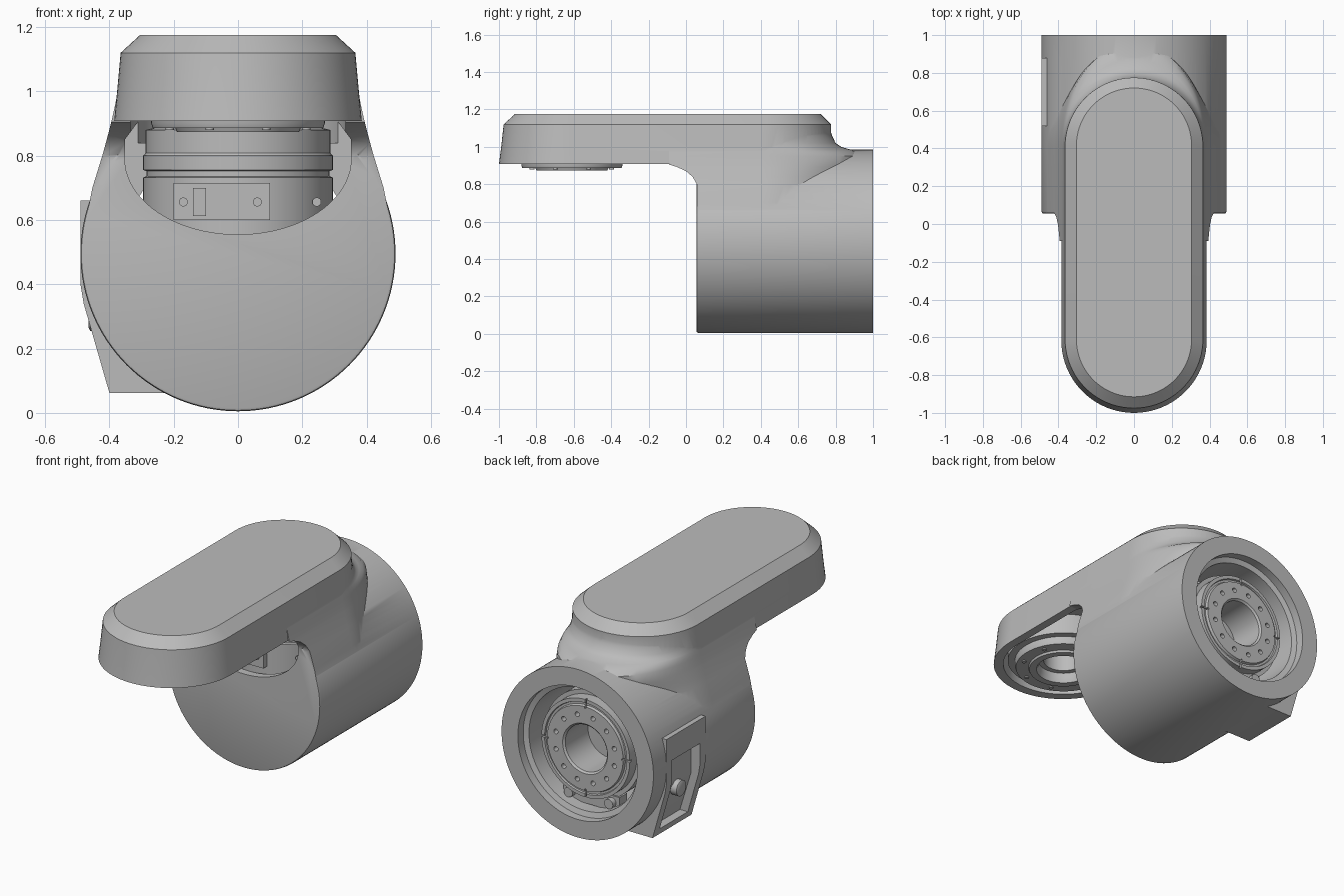
import bpy, bmesh, math
from mathutils import Matrix, Vector

if "Cube" in bpy.data.objects:
    bpy.data.objects.remove(bpy.data.objects["Cube"], do_unlink=True)

grey = bpy.data.materials.new("Satin grey")
grey.use_nodes = True
grey.diffuse_color = (0.5, 0.5, 0.5, 1)
grey.node_tree.nodes["Principled BSDF"].inputs["Base Color"].default_value = (0.5, 0.5, 0.5, 1)

CZ = 0.495      # height of the barrel axis
END_Y = -0.61   # centre of the joint under the arm tip
TURN_Y = Matrix.Translation((0, 0, CZ)) @ Matrix.Rotation(-math.pi / 2, 4, 'X')


def finish(name, bm):
    bmesh.ops.remove_doubles(bm, verts=bm.verts, dist=1e-5)
    bmesh.ops.recalc_face_normals(bm, faces=bm.faces)
    me = bpy.data.meshes.new(name)
    bm.to_mesh(me)
    bm.free()
    me.materials.append(grey)
    ob = bpy.data.objects.new(name, me)
    bpy.context.collection.objects.link(ob)
    return ob


def loft(name, rings, closed=False):
    """Skin a stack of equal rings; closed joins last to first, else ends are capped."""
    bm = bmesh.new()
    rows = [[bm.verts.new(p) for p in r] for r in rings]
    pairs = list(zip(rows, rows[1:]))
    if closed:
        pairs.append((rows[-1], rows[0]))
    else:
        bm.faces.new(rows[0])
        bm.faces.new(rows[-1])
    n = len(rows[0])
    for a, b in pairs:
        for i in range(n):
            j = (i + 1) % n
            bm.faces.new((a[i], a[j], b[j], b[i]))
    return finish(name, bm)


def lathe(name, profile, matrix=TURN_Y, closed=False, n=96):
    """Turn (radius, height) points around an axis."""
    rings = [[matrix @ Vector((r * math.cos(math.tau * i / n), r * math.sin(math.tau * i / n), h))
              for i in range(n)] for r, h in profile]
    return loft(name, rings, closed)


def prism(name, outline, y0, y1):
    return loft(name, [[(x, y, z) for x, z in outline] for y in (y0, y1)])


def box(name, x0, x1, y0, y1, z0, z1):
    return prism(name, [(x0, z0), (x1, z0), (x1, z1), (x0, z1)], y0, y1)


def arc(w, yc, length, sign, n=40):
    return [(sign * w * math.cos(math.pi * i / n), yc + sign * length * math.sin(math.pi * i / n))
            for i in range(n + 1)]


def stadium(w, y0, y1, z):
    pts = arc(w, y1 - w, w, 1) + arc(w, y0 + w, w, -1)
    return [(x, y, z) for x, y in pts]


def neck_ring(z, w, front, back):
    yc = 0.41
    pts = arc(w, yc, back - yc, 1) + [(-w, front), (w, front)]
    return [(x, y, z) for x, y in pts]


def boolean(target, tool, op='DIFFERENCE'):
    m = target.modifiers.new("Boolean", 'BOOLEAN')
    m.operation, m.solver, m.object = op, 'EXACT', tool
    bpy.ops.object.select_all(action='DESELECT')
    bpy.context.view_layer.objects.active = target
    target.select_set(True)
    bpy.ops.object.modifier_apply(modifier=m.name)
    bpy.data.objects.remove(tool, do_unlink=True)


def smooth(ob, degrees=32):
    bpy.ops.object.select_all(action='DESELECT')
    bpy.context.view_layer.objects.active = ob
    ob.select_set(True)
    bpy.ops.object.shade_smooth_by_angle(angle=math.radians(degrees))


# Housing: barrel, stadium arm, flared neck and side connector box
housing = lathe("housing", [(0.48, 0.055), (0.487, 0.058), (0.49, 0.068), (0.49, 1.0)], n=128)
arm = loft("arm", [stadium(0.385, -1.0, 0.775, 0.908), stadium(0.376, -0.988, 0.775, 1.0),
                   stadium(0.365, -0.975, 0.775, 1.12), stadium(0.305, -0.915, 0.72, 1.175)])
neck = loft("neck", [neck_ring(*r) for r in (
    (0.5, 0.486, 0.058, 0.89), (0.6, 0.473, 0.058, 0.89), (0.7, 0.453, 0.058, 0.89),
    (0.8, 0.422, 0.058, 0.9), (0.84, 0.411, 0.035, 0.92), (0.87, 0.403, 0.0, 0.94),
    (0.893, 0.397, -0.05, 0.95), (0.905, 0.394, -0.09, 0.955), (0.95, 0.384, -0.09, 0.955),
    (0.975, 0.379, -0.09, 0.92), (0.988, 0.376, -0.09, 0.87), (1.0, 0.374, -0.09, 0.83),
    (1.02, 0.37, -0.09, 0.80), (1.06, 0.364, -0.09, 0.781), (1.11, 0.355, -0.09, 0.765))])
connector = prism("connector", [(-0.49, 0.66), (-0.49, 0.4), (-0.48, 0.34), (-0.4, 0.062),
                                (-0.2, 0.062), (-0.3, 0.66)], 0.52, 0.88)
for part in (arm, neck, connector):
    boolean(housing, part, 'UNION')

# Openings: rear bore, arm hollow, front window and connector pocket
boolean(housing, lathe("bore_cutter", [(0.355, 0.1), (0.355, 0.94), (0.385, 0.95), (0.385, 1.05)]))
boolean(housing, loft("hollow_cutter", [stadium(0.335, -0.945, 0.66, z) for z in (0.84, 1.05)]))
window = [(0.352 * math.cos(a), 0.79 + 0.235 * math.sin(a))
          for a in [math.pi + math.pi * i / 40 for i in range(41)]]
window += [(0.352, 0.85), (0.3, 0.92), (-0.3, 0.92), (-0.352, 0.85)]
boolean(housing, prism("window_cutter", window, -0.2, 0.45))
boolean(housing, prism("pocket_cutter", [(-0.6, 0.52), (-0.43, 0.52), (-0.43, 0.33),
                                         (-0.36, 0.1), (-0.6, 0.1)], 0.57, 0.83))
smooth(housing)

# Connector pocket plug
plug = lathe("connector_plug", [(0.045, 0), (0.045, 0.04), (0.035, 0.045)],
             Matrix.Translation((-0.42, 0.7, 0.3)) @ Matrix.Rotation(-math.pi / 2, 4, 'Y'), n=32)
smooth(plug)


def hub(name, matrix, profile, bolt_r, top):
    """Ring flange with bolt holes and four index notches."""
    ob = lathe(name, profile, matrix, closed=True)
    for i in range(12):
        spot = matrix @ Matrix.Rotation(math.tau * (i + 0.5) / 12, 4, 'Z') @ Matrix.Translation((bolt_r, 0, top))
        boolean(ob, lathe("hole_cutter", [(0.014, -0.05), (0.014, 0.05)], spot, n=16))
    for i in range(4):
        notch = box("notch_cutter", 0.235, 0.3, -0.005, 0.005, top - 0.02, top + 0.03)
        notch.data.transform(matrix @ Matrix.Rotation(math.tau * i / 4, 4, 'Z'))
        boolean(ob, notch)
    smooth(ob)


# Rear output flange
hub("rear_flange", TURN_Y, [(0.135, 0.6), (0.135, 0.92), (0.145, 0.93), (0.245, 0.93),
                            (0.25, 0.915), (0.262, 0.915), (0.265, 0.925), (0.285, 0.925),
                            (0.285, 0.86), (0.31, 0.86), (0.31, 0.6)], 0.195, 0.93)
rear_plate = box("rear_bore_plate", -0.2, 0.2, 0.69, 0.71, CZ - 0.2, CZ + 0.2)

# Lower bracket with screws behind the rear flange
bracket = box("rear_bracket", -0.18, 0.18, 0.8, 0.87, CZ - 0.35, CZ - 0.26)
for x in (-0.13, 0.13):
    screw = lathe("bracket_screw", [(0.028, 0.86), (0.028, 0.9)],
                  Matrix.Translation((x, 0, -0.3)) @ TURN_Y, n=24)
    smooth(screw)

# Joint flange under the arm tip
DOWN = Matrix.Translation((0, END_Y, 0)) @ Matrix.Rotation(math.pi, 4, 'X')
flange = lathe("arm_flange", [(0.14, -1.06), (0.14, -0.9), (0.15, -0.874), (0.19, -0.874),
                              (0.195, -0.886), (0.265, -0.886), (0.27, -0.9), (0.27, -0.93),
                              (0.31, -0.93), (0.31, -1.06)], DOWN, closed=True)
smooth(flange)
liner = lathe("arm_flange_liner", [(0.11, -1.06), (0.11, -0.93), (0.145, -0.93), (0.145, -1.06)],
              DOWN, closed=True)
smooth(liner)
for i in range(8):
    a = math.tau * (i + 0.5) / 8
    screw = lathe("arm_flange_screw", [(0.013, -0.89), (0.013, -0.88)],
                  DOWN @ Matrix.Translation((0.23 * math.cos(a), 0.23 * math.sin(a), 0)), n=16)
    smooth(screw)

# Upright drive unit seen through the window
drive = lathe("drive_unit", [(0.285, 0.3), (0.295, 0.31), (0.295, 0.732), (0.285, 0.736),
                             (0.285, 0.752), (0.295, 0.756), (0.295, 0.8), (0.288, 0.808),
                             (0.288, 0.88), (0.2, 0.9)], Matrix.Translation((0, 0.4, 0)))
smooth(drive)

# Cover plate, latch and screws on the drive unit
cover = box("drive_cover", -0.2, 0.1, 0.09, 0.2, 0.6, 0.715)
latch = box("drive_latch", -0.14, -0.1, 0.07, 0.12, 0.612, 0.7)
for x, y in ((-0.17, 0.082), (0.06, 0.082), (0.245, 0.2)):
    screw = lathe("cover_screw", [(0.014, y), (0.014, y + 0.06)],
                  Matrix.Translation((x, 0, 0.656 - CZ)) @ TURN_Y, n=16)
    smooth(screw)
